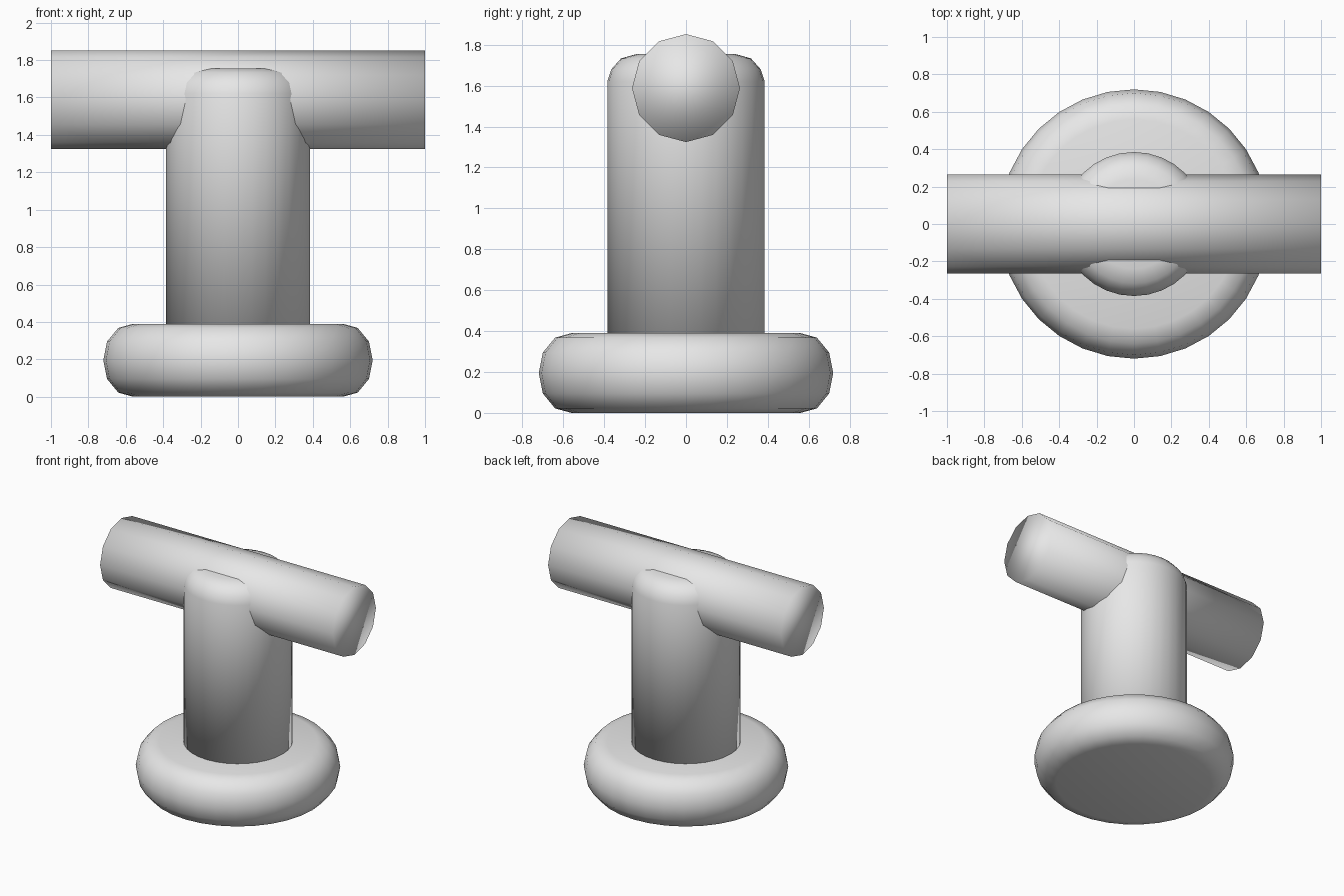
import bpy, bmesh, math

if "Cube" in bpy.data.objects:
    bpy.data.objects.remove(bpy.data.objects["Cube"])

grey = bpy.data.materials.new("light grey")
grey.diffuse_color = (0.8, 0.8, 0.8, 1)
grey.use_nodes = True
grey.node_tree.nodes["Principled BSDF"].inputs["Base Color"].default_value = grey.diffuse_color


def lathe(name, profile, sides):
    """Closed solid of revolution about z from (radius, z) points, bottom to top."""
    bm = bmesh.new()
    rings = []
    for r, z in profile:
        rings.append([bm.verts.new((r * math.cos(2 * math.pi * i / sides),
                                    r * math.sin(2 * math.pi * i / sides), z))
                      for i in range(sides)])
    for low, high in zip(rings, rings[1:]):
        for i in range(sides):
            j = (i + 1) % sides
            bm.faces.new((low[i], low[j], high[j], high[i]))
    bm.faces.new(rings[0][::-1])
    bm.faces.new(rings[-1])
    for f in bm.faces:
        f.smooth = True
    mesh = bpy.data.meshes.new(name)
    bm.to_mesh(mesh)
    bm.free()
    mesh.materials.append(grey)
    obj = bpy.data.objects.new(name, mesh)
    bpy.context.collection.objects.link(obj)
    return obj


# Round foot with softly rounded rim
half = [(0.72, 0.195), (0.70, 0.295), (0.64, 0.368), (0.56, 0.39)]
foot = [(r, 0.39 - z) for r, z in half[:0:-1]] + half
lathe("foot", foot, 32)

# Upright column with rounded top
lathe("column", [(0.385, 0.30), (0.385, 1.62), (0.365, 1.68),
                 (0.318, 1.733), (0.24, 1.755)], 32)

# Twelve-sided cross bar, smooth shaded over its ends
bar = lathe("cross_bar", [(0.264, -1), (0.264, 1)], 12)
bar.rotation_euler = (0, math.pi / 2, 0)
bar.location = (0, 0, 1.588)
